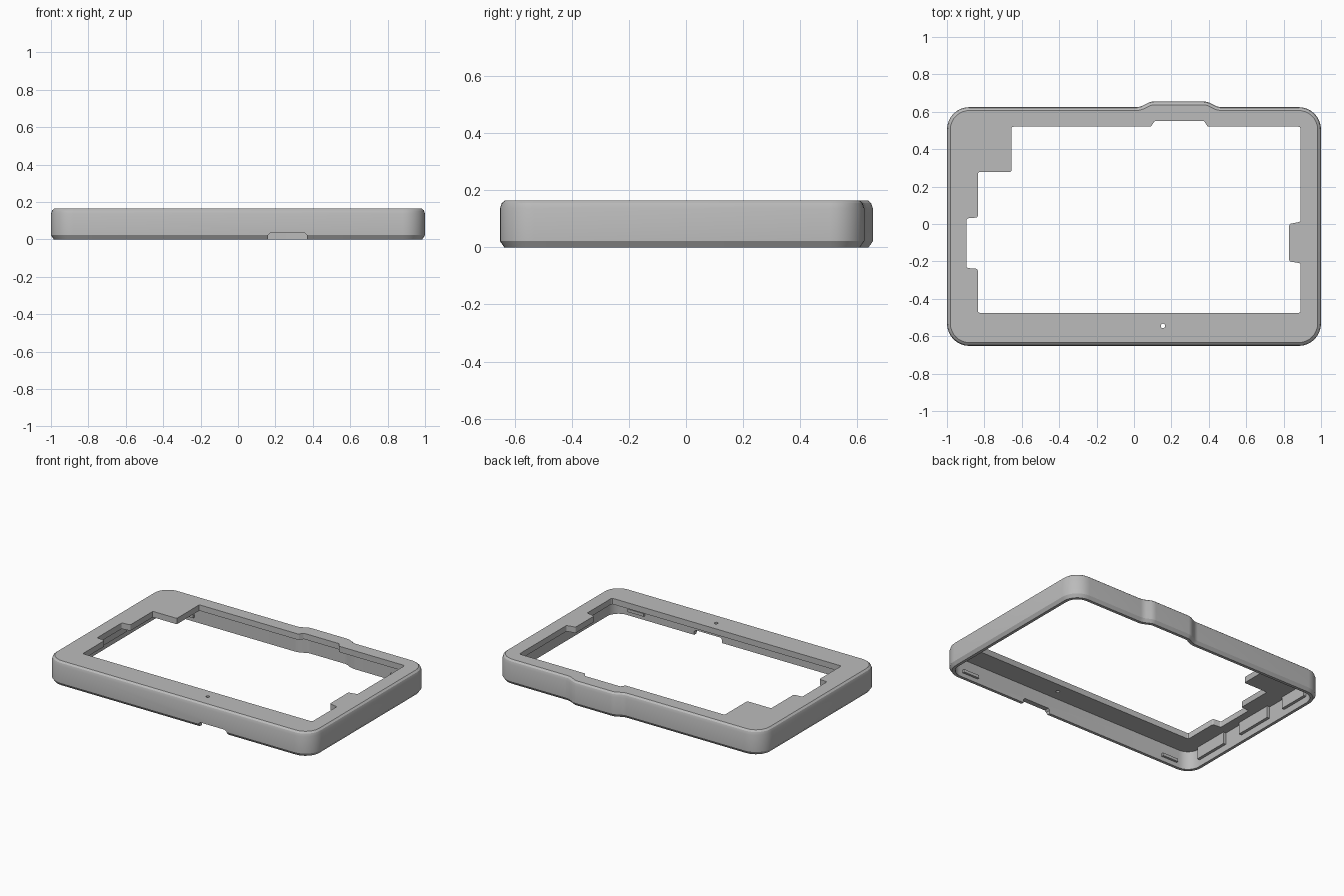
import bpy, bmesh, math
from mathutils import Vector

cube = bpy.data.objects.get("Cube")
if cube:
    bpy.data.objects.remove(cube)

grey = bpy.data.materials.new("matte grey")
grey.use_nodes = True
COLOUR = (0.5, 0.5, 0.5, 1)
grey.diffuse_color = COLOUR
grey.node_tree.nodes["Principled BSDF"].inputs["Base Color"].default_value = COLOUR

HEIGHT, PLATE, WALL = 0.165, 0.04, 0.035


def fillet(corners, steps=8):
    """Round each (x, y, radius) corner of a counter-clockwise outline."""
    pts = []
    for i, (x, y, r) in enumerate(corners):
        p = Vector((x, y))
        a = (Vector(corners[i - 1][:2]) - p).normalized()
        b = (Vector(corners[(i + 1) % len(corners)][:2]) - p).normalized()
        half = a.angle(b) / 2
        centre = p + (a + b).normalized() * r / math.sin(half)
        start = p + a * r / math.tan(half) - centre
        end = p + b * r / math.tan(half) - centre
        sweep = start.angle_signed(end)
        for k in range(steps + 1):
            t = -sweep * k / steps
            c, s = math.cos(t), math.sin(t)
            pts.append(centre + Vector((c * start.x - s * start.y, s * start.x + c * start.y)))
    return pts


def inset(pts, d):
    """Mitred inward offset of a counter-clockwise outline."""
    out = []
    for i, p in enumerate(pts):
        e1 = (p - pts[i - 1]).normalized()
        e2 = (pts[(i + 1) % len(pts)] - p).normalized()
        n1, n2 = Vector((-e1.y, e1.x)), Vector((-e2.y, e2.x))
        out.append(p + (n1 + n2) * d / (1 + n1.dot(n2)))
    return out


def loft(name, rings):
    """Closed solid through (points, z) rings, capped at both ends."""
    bm = bmesh.new()
    loops = [[bm.verts.new((p[0], p[1], z)) for p in pts] for pts, z in rings]
    for lo, hi in zip(loops, loops[1:]):
        for i in range(len(lo)):
            bm.faces.new((lo[i - 1], lo[i], hi[i], hi[i - 1]))
    bm.faces.new(loops[0])
    bm.faces.new(loops[-1])
    bmesh.ops.recalc_face_normals(bm, faces=bm.faces)
    me = bpy.data.meshes.new(name)
    bm.to_mesh(me)
    bm.free()
    me.materials.append(grey)
    ob = bpy.data.objects.new(name, me)
    bpy.context.collection.objects.link(ob)
    return ob


def box(name, x0, x1, y0, y1, z0, z1):
    pts = [(x0, y0), (x1, y0), (x1, y1), (x0, y1)]
    return loft(name, [(pts, z0), (pts, z1)])


def cut(target, cutter):
    cutter.hide_render = True
    mod = target.modifiers.new("cut", 'BOOLEAN')
    mod.operation, mod.solver, mod.object = 'DIFFERENCE', 'EXACT', cutter
    bpy.context.view_layer.objects.active = target
    bpy.ops.object.modifier_apply(modifier=mod.name)
    bpy.data.objects.remove(cutter)


# Outer outline with the raised bump on the back edge
R, B = 0.12, 0.08
FRONT, BACK, BUMP = -0.652, 0.625, 0.655
outline = fillet([(-1, FRONT, R), (1, FRONT, R), (1, BACK, R),
                  (0.45, BACK, B), (0.39, BUMP, B), (0.09, BUMP, B), (0.03, BACK, B),
                  (-1, BACK, R)])

# Hollow shell: cavity roof, inner wall, rim, chamfered outside, top
cavity = inset(outline, WALL)
frame = loft("bezel_frame", [
    (cavity, HEIGHT - PLATE), (cavity, 0), (inset(outline, 0.015), 0),
    (outline, 0.022), (outline, HEIGHT - 0.028),
    (inset(outline, 0.006), HEIGHT - 0.01), (inset(outline, 0.018), HEIGHT)])

# Stepped screen opening
r = 0.01
opening = fillet([(x, y, r) for x, y in [
    (-0.835, -0.475), (0.89, -0.475), (0.89, -0.21), (0.83, -0.2), (0.83, 0.0), (0.89, 0.012),
    (0.89, 0.52), (0.395, 0.52), (0.375, 0.55), (0.11, 0.55), (0.09, 0.52),
    (-0.655, 0.52), (-0.655, 0.278), (-0.835, 0.278), (-0.835, 0.035), (-0.895, 0.03),
    (-0.895, -0.235), (-0.835, -0.24)]], 3)
cut(frame, loft("opening_cutter", [(opening, 0.08), (opening, 0.3)]))

# Pin hole in the front border
pin = [(0.155 + 0.012 * math.cos(k * math.tau / 16), -0.545 + 0.012 * math.sin(k * math.tau / 16))
       for k in range(16)]
cut(frame, loft("pin_cutter", [(pin, 0.08), (pin, 0.3)]))

# Finger notch under the front wall
notch = [[(0.16 + t, -0.75), (0.37 - t, -0.75), (0.37 - t, -0.58), (0.16 + t, -0.58)]
         for t in (0, 0, 0.012)]
cut(frame, loft("notch_cutter", list(zip(notch, (-0.05, 0.022, 0.034)))))

bpy.ops.object.select_all(action='DESELECT')
frame.select_set(True)
bpy.context.view_layer.objects.active = frame
bpy.ops.object.shade_smooth_by_angle(angle=math.radians(30))

# Small snap clips inside the front and back walls
for side, x in (("right", -0.8), ("left", 0.8)):
    yf, yb = FRONT + WALL, BACK - WALL
    box(f"front_clip_{side}", x - 0.06, x + 0.06, yf - 0.005, yf + 0.015, 0.03, 0.05)
    box(f"back_clip_{side}", x - 0.06, x + 0.06, yb - 0.015, yb + 0.005, 0.03, 0.05)

# Support pads along the inner side wall
for i, (y0, y1) in enumerate([(-0.52, -0.27), (-0.12, 0.15), (0.29, 0.5)]):
    box(f"side_pad_{i + 1}", -1 + WALL - 0.005, -1 + WALL + 0.02, y0, y1, 0.045, HEIGHT - PLATE + 0.005)
